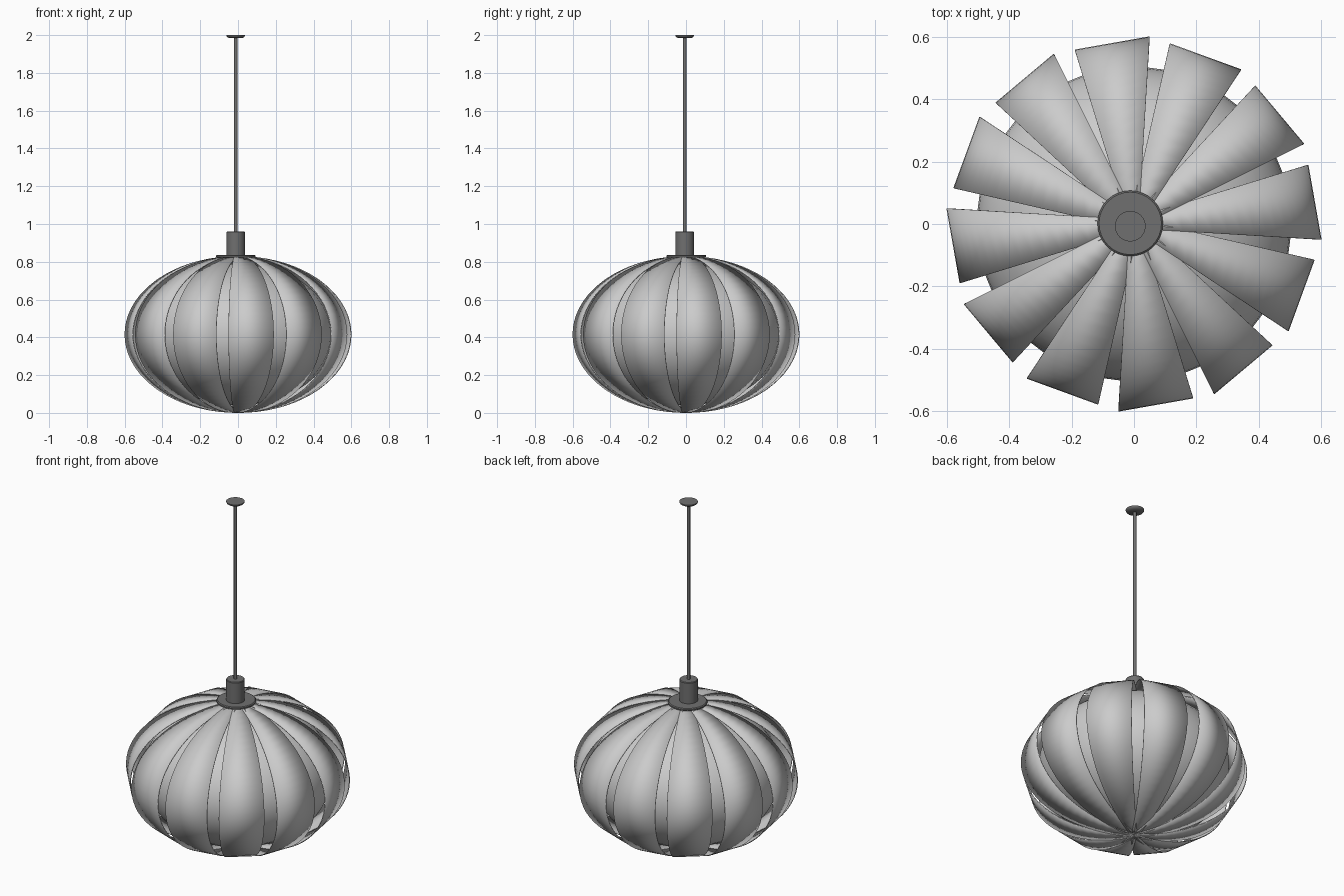
import bpy
import bmesh
from math import sin, cos, pi, radians

cube = bpy.data.objects.get("Cube")
if cube:
    bpy.data.objects.remove(cube, do_unlink=True)


def make_material(name, grey):
    mat = bpy.data.materials.new(name)
    mat.use_nodes = True
    colour = (grey, grey, grey, 1)
    mat.diffuse_color = colour
    bsdf = mat.node_tree.nodes["Principled BSDF"]
    bsdf.inputs["Base Color"].default_value = colour
    bsdf.inputs["Roughness"].default_value = 0.6
    return mat


SHADE = make_material("pale grey", 0.6)
METAL = make_material("dark grey", 0.16)


def finish(bm, name, mat):
    mesh = bpy.data.meshes.new(name)
    bm.to_mesh(mesh)
    bm.free()
    obj = bpy.data.objects.new(name, mesh)
    bpy.context.collection.objects.link(obj)
    mesh.materials.append(mat)
    bpy.ops.object.select_all(action="DESELECT")
    obj.select_set(True)
    bpy.context.view_layer.objects.active = obj
    bpy.ops.object.shade_smooth_by_angle(angle=radians(35))
    return obj


def lathe(name, profile, centre, mat, sides=32):
    """Closed solid turned from (radius, height) points."""
    bm = bmesh.new()
    rings = []
    for r, z in profile:
        rings.append([bm.verts.new((centre[0] + r * cos(2 * pi * i / sides),
                                    centre[1] + r * sin(2 * pi * i / sides), z))
                      for i in range(sides)])
    for low, high in zip(rings, rings[1:]):
        for i in range(sides):
            j = (i + 1) % sides
            bm.faces.new((low[i], low[j], high[j], high[i]))
    bm.faces.new(rings[0][::-1])
    bm.faces.new(rings[-1])
    return finish(bm, name, mat)


# Shade: twelve bent strips, straight across, meeting at both poles
HALF_HEIGHT = 0.415
REACH = 0.583
STEPS = 36


def petal(index):
    angle = radians(10 + 30 * index)
    bm = bmesh.new()
    rows = []
    for s in range(STEPS + 1):
        phi = -pi / 2 + pi * s / STEPS
        n = REACH * cos(phi)
        z = HALF_HEIGHT * (1 + sin(phi))
        row = []
        for t in (-0.015 - 0.237 * n, 0.018 + 0.123 * n):
            row.append(bm.verts.new((n * cos(angle) - t * sin(angle),
                                     n * sin(angle) + t * cos(angle), z)))
        rows.append(row)
    for low, high in zip(rows, rows[1:]):
        bm.faces.new((low[0], low[1], high[1], high[0]))
    obj = finish(bm, f"shade_strip_{index + 1}", SHADE)
    thick = obj.modifiers.new("thickness", "SOLIDIFY")
    thick.thickness = 0.005
    thick.offset = -1


for k in range(12):
    petal(k)

# Inner shell seen through the slits
bm = bmesh.new()
bmesh.ops.create_uvsphere(bm, u_segments=24, v_segments=24, radius=1)
bmesh.ops.scale(bm, vec=(0.507, 0.507, 0.375), verts=bm.verts)
bmesh.ops.translate(bm, vec=(0, 0, HALF_HEIGHT), verts=bm.verts)
finish(bm, "inner_shell", SHADE)

# Fittings
AXIS = (-0.012, -0.007)
lathe("top_plate", [(0.1, 0.822), (0.105, 0.826), (0.105, 0.833), (0.1, 0.837)],
      (-0.012, 0.002), METAL)
lathe("lamp_holder", [(0.049, 0.83), (0.049, 0.957), (0.046, 0.961)], AXIS, METAL)
lathe("hanging_rod", [(0.009, 0.95), (0.009, 1.99)], AXIS, METAL, 12)
lathe("ceiling_plate", [(0.035, 1.984), (0.045, 1.99), (0.049, 1.996), (0.049, 2)],
      AXIS, METAL)
